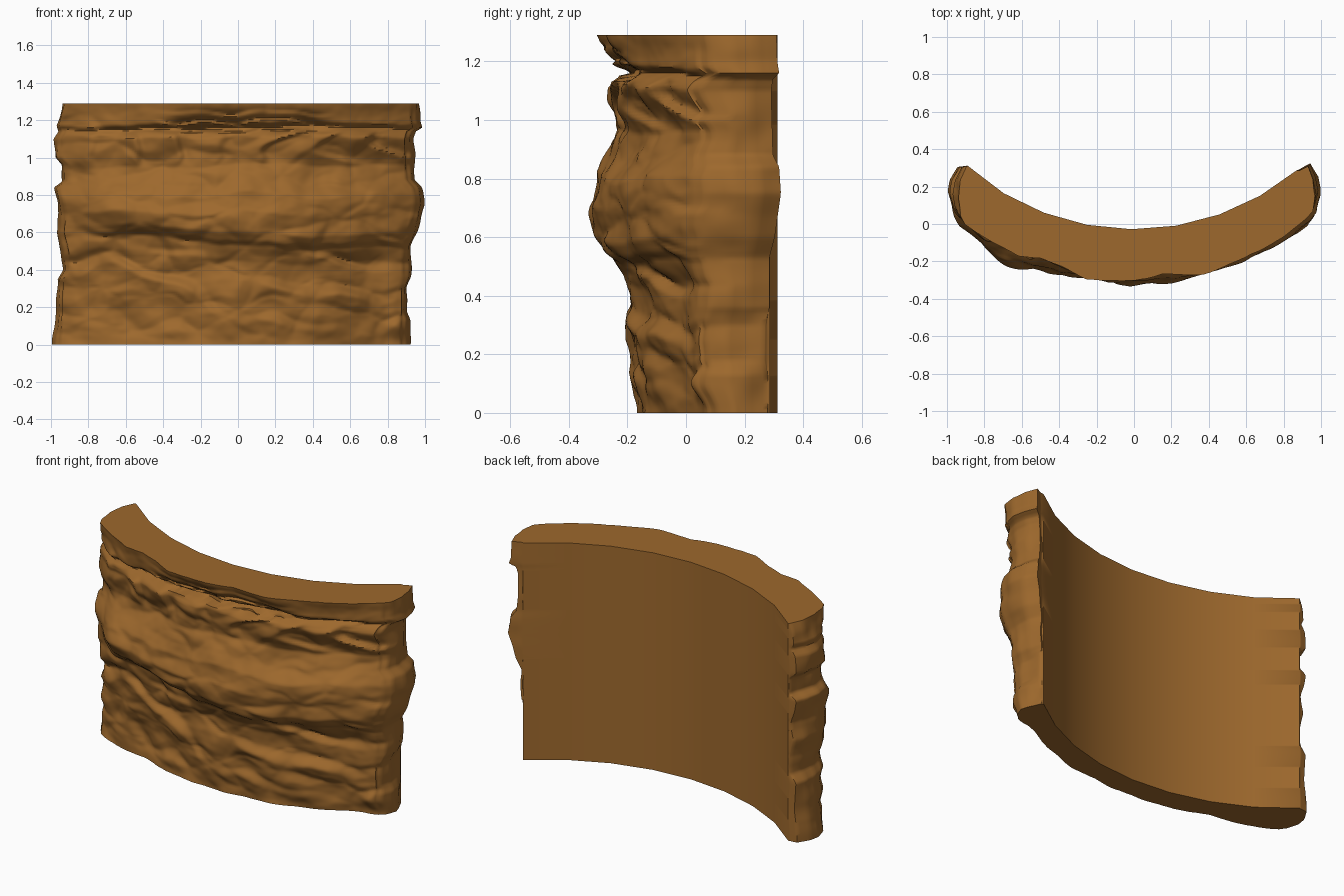
import bpy, bmesh, math
from mathutils import Vector, noise

if "Cube" in bpy.data.objects:
    bpy.data.objects.remove(bpy.data.objects["Cube"])

H, R, CY = 1.29, 1.358, 1.33          # height, inner radius, arc centre y

# (height, thickness) rock profile, then side outlines as (height, half width)
PROFILE = [(0, .14), (.2, .148), (.34, .165), (.44, .168), (.53, .205), (.555, .24), (.6, .275),
           (.7, .298), (.8, .285), (.86, .24), (.95, .195), (.975, .2), (1.03, .215),
           (1.1, .235), (1.13, .215), (1.15, .185), (1.17, .225), (1.29, .25)]
LEFT = [(0, .99), (.2, .98), (.35, .975), (.4, .94), (.5, .945), (.6, .97), (.7, .96), (.84, .985),
        (.87, .94), (.96, .94), (1, .98), (1.1, .98), (1.14, .955), (1.17, .97), (1.29, .945)]
RIGHT = [(0, .92), (.13, .92), (.18, .9), (.3, .905), (.36, .93), (.53, .93), (.6, .96), (.75, .995),
         (.84, .985), (.88, .95), (1.1, .94), (1.14, .95), (1.16, .985), (1.2, .975), (1.29, .97)]
RIM = [(-1, .25), (-.62, .265), (-.5, .233), (-.38, .25), (-.25, .29), (0, .275), (.15, .245),
       (.37, .284), (.6, .266), (1, .25)]


def lerp_table(tab, v):
    if v <= tab[0][0]:
        return tab[0][1]
    for (a, p), (b, q) in zip(tab, tab[1:]):
        if v <= b:
            return p + (q - p) * (v - a) / (b - a)
    return tab[-1][1]


def smooth(a, b, v):
    v = min(1, max(0, (v - a) / (b - a)))
    return v * v * (3 - 2 * v)


def saw(v, fall):
    # ramp with a softened drop, used for fractures
    f = v - math.floor(v)
    return f / (1 - fall) if f < 1 - fall else 1 - smooth(1 - fall, 1, f)


def n3(x, z, fx, fz, seed):
    return noise.noise(Vector((x * fx + seed, z * fz - seed, seed * 1.7)))


def thickness(x, z):
    # layers drift in height along the wall
    mid = math.exp(-((z - .57) / .12) ** 2)
    inside = smooth(0, .1, z) * smooth(H, 1.2, z)
    zz = z + mid * (.07 * smooth(-.4, .1, x) - .055) + inside * (.03 * n3(x, z, 3, 2, 4.3) + .014 * n3(x, z, 9, 4, 8.1))
    t = lerp_table(PROFILE, zz)
    # layers fade towards both ends; the lower left end is thick
    e = smooth(.72, .92, x) * .45
    t += (.225 - t) * e
    left = smooth(-.5, -.92, x)
    t += left * (.255 - t) * .75 * smooth(1.2, 1.1, z)
    # broken rim in the middle, flaring to the top edge
    broken = smooth(-.5, -.3, x) * smooth(.55, .35, x)
    k = smooth(1.14, 1.29, z)
    t += (lerp_table(RIM, x) - .25) * smooth(1.1, 1.29, z)
    if z > 1.14:
        v = (z + .05 * n3(x, z, 5, 3, 2.2)) / .05
        t += broken * (1 - k) * (.035 * saw(v, .3) - .05)
        t += .03 * broken * n3(x, z, 8, 16, 3.9) * (1 - k)
    # cracked blocks in the band below the rim
    band = smooth(.93, 1.01, z) * smooth(1.15, 1.1, z)
    if band > 0:
        u = x * 3.6 + 1.1 * n3(x, z, 1.3, 6, 1.1)
        t += band * .034 * (saw(u, .2) - .5) * (.6 + n3(x, z, 2.5, 1, 2.9))
    # diagonal fractures on the lower rock
    low = smooth(.02, .12, z) * smooth(.54, .45, z)
    v = (z + .28 * x + .14 * n3(x, z, 3, 3, 6.6)) * 4.5
    t += low * .035 * (saw(v, .3) - .5) * max(0, .5 + 1.5 * n3(x, z, 2.2, 3, 9.4))
    # broad lumps and chipped facets
    t += .026 * n3(x, z, 2.6, 3, 5.5) * smooth(H, 1.15, z)
    t += .022 * n3(x, z, 5.5, 8, 7.7) * (1 - k * .7)
    w = .05 * n3(x, z, 6, 6, 1.9)
    d = noise.voronoi(Vector((x * 4 + w * 4, z * 7 + w * 9, .3)))[0]
    t += .03 * (min(d[1] - d[0], .5) - .25) * (1 - k) * smooth(0, .1, z)
    t += .003 * n3(x, z, 20, 26, 3.3)
    # jutting lump low on the left, knob near the right foot
    t += .045 * math.exp(-((x + .7) / .1) ** 2 - ((z - .72) / .12) ** 2)
    t += .03 * math.exp(-((x - .85) / .05) ** 2 - ((z - .1) / .06) ** 2)
    return t


def end_path(sign, xs, z, outer_end):
    # from inner corner round to the front surface
    cx, cy = (.87, .28) if sign > 0 else (.89, .312)
    by = .28 + (xs - .93) * .6 if sign > 0 else .3
    ox, oy = abs(outer_end.x), outer_end.y
    ctrl = [(cx, cy), (max(cx + .01, xs - .045), by + .005), (xs - .012, by - .065),
            (xs, by * .45 + oy * .55), (xs - .014, by * .15 + oy * .85), (ox, oy)]
    pts = []
    for a, b in zip(ctrl, ctrl[1:]):
        for i in range(4):
            f = i / 4
            x, y = a[0] + (b[0] - a[0]) * f, a[1] + (b[1] - a[1]) * f
            if pts:
                x += .014 * n3(y, z, 8, 9, 3 + sign) - .002
                x = max(x, cx + .003)
            pts.append(Vector((sign * x, y, z)))
    return pts


def section(z):
    xl, xr = lerp_table(LEFT, z), lerp_table(RIGHT, z)
    front, n = [], 150
    for i in range(n + 1):
        x = -(xl - .04) + (xl + xr - .09) * i / n
        t = thickness(x, z)
        front.append(Vector((x, CY - math.sqrt((R + t) ** 2 - x * x), z)))
    left = end_path(-1, xl, z, front[0])
    right = end_path(1, xr, z, front[-1])
    # smooth inner arc in a few flat spans
    a0, a1 = math.asin(.87 / R), -math.asin(.89 / R)
    inner = []
    for i in range(8):
        a = a0 + (a1 - a0) * i / 8
        inner.append(Vector((R * math.sin(a), CY - R * math.cos(a), z)))
    return left + front + right[:0:-1] + inner


# stack the cross-sections into a closed wall
bm = bmesh.new()
rows = 130
rings = [[bm.verts.new(p) for p in section(H * j / rows)] for j in range(rows + 1)]
for lo, hi in zip(rings, rings[1:]):
    for i in range(len(lo)):
        k = (i + 1) % len(lo)
        bm.faces.new((lo[i], lo[k], hi[k], hi[i]))
bm.faces.new(rings[0][::-1])
bm.faces.new(rings[-1])
bmesh.ops.recalc_face_normals(bm, faces=bm.faces)

mesh = bpy.data.meshes.new("curved_rock_wall")
bm.to_mesh(mesh)
bm.free()
wall = bpy.data.objects.new("curved_rock_wall", mesh)
bpy.context.collection.objects.link(wall)

mat = bpy.data.materials.new("brown_rock")
mat.diffuse_color = (.34, .14, .026, 1)
mat.use_nodes = True
mat.node_tree.nodes["Principled BSDF"].inputs["Base Color"].default_value = mat.diffuse_color
mesh.materials.append(mat)

bpy.context.view_layer.objects.active = wall
wall.select_set(True)
bpy.ops.object.shade_smooth_by_angle(angle=math.radians(50))
